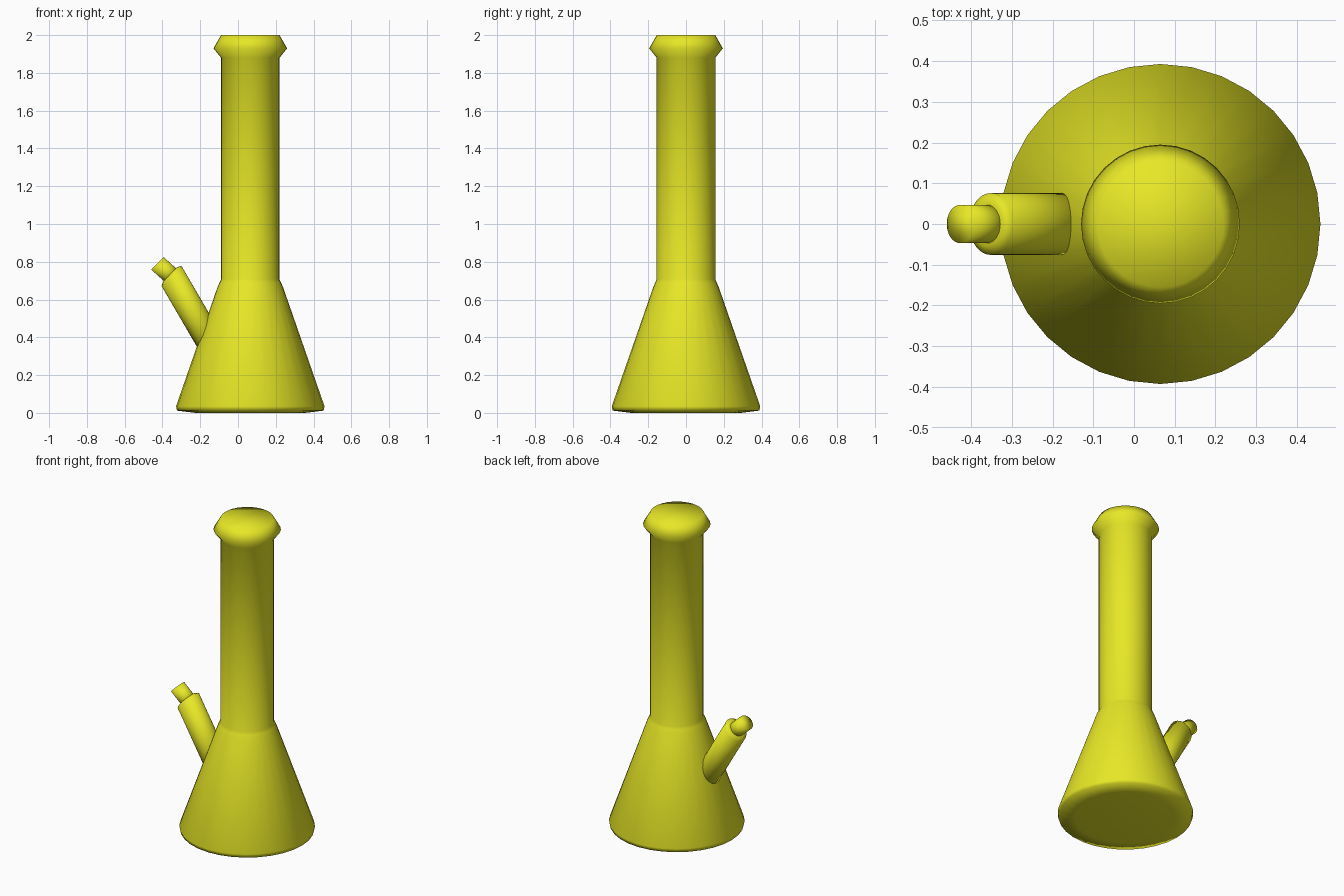
import bpy, bmesh
from math import cos, sin, tau
from mathutils import Vector

if "Cube" in bpy.data.objects:
    bpy.data.objects.remove(bpy.data.objects["Cube"])

SIDES = 32

mat = bpy.data.materials.new("yellow_glass")
mat.diffuse_color = (0.8, 0.8, 0.02, 1)
mat.use_nodes = True
mat.node_tree.nodes["Principled BSDF"].inputs["Base Color"].default_value = mat.diffuse_color


def loft(name, rings):
    """Skin a closed tube through rings of (centre, half_axis_u, half_axis_v)."""
    bm = bmesh.new()
    loops = []
    for c, u, v in rings:
        c, u, v = Vector(c), Vector(u), Vector(v)
        loops.append([bm.verts.new(c + u * cos(tau * i / SIDES) + v * sin(tau * i / SIDES))
                      for i in range(SIDES)])
    for a, b in zip(loops, loops[1:]):
        for i in range(SIDES):
            j = (i + 1) % SIDES
            bm.faces.new((a[i], a[j], b[j], b[i]))
    bm.faces.new(loops[0][::-1])
    bm.faces.new(loops[-1])
    bmesh.ops.recalc_face_normals(bm, faces=bm.faces)
    for f in bm.faces:
        f.smooth = True
    me = bpy.data.meshes.new(name)
    bm.to_mesh(me)
    bm.free()
    me.materials.append(mat)
    ob = bpy.data.objects.new(name, me)
    bpy.context.collection.objects.link(ob)
    return ob


# Conical base, straight neck and flared lip: (radius, height)
profile = [(0.29, 0.0), (0.388, 0.012), (0.393, 0.035), (0.173, 0.667), (0.163, 0.69),
           (0.155, 0.707), (0.155, 1.88), (0.195, 1.93), (0.155, 2.0)]
loft("flask_body", [((0.065, 0, z), (r, 0, 0), (0, r, 0)) for r, z in profile])

# Slanted stem running into the base, with a narrower stub at its tip
tip_u = (0.053, 0, 0.053)
loft("side_stem", [((-0.09, 0, 0.275), tip_u, (0, 0.076, 0)),
                   ((-0.352, 0, 0.725), tip_u, (0, 0.076, 0)),
                   ((-0.360, 0, 0.733), (0.036, 0, 0.038), (0, 0.054, 0))])
stub_u = (0.033, 0, 0.033)
loft("stem_stub", [((-0.33, 0, 0.705), stub_u, (0, 0.047, 0)),
                   ((-0.427, 0, 0.792), stub_u, (0, 0.047, 0))])
